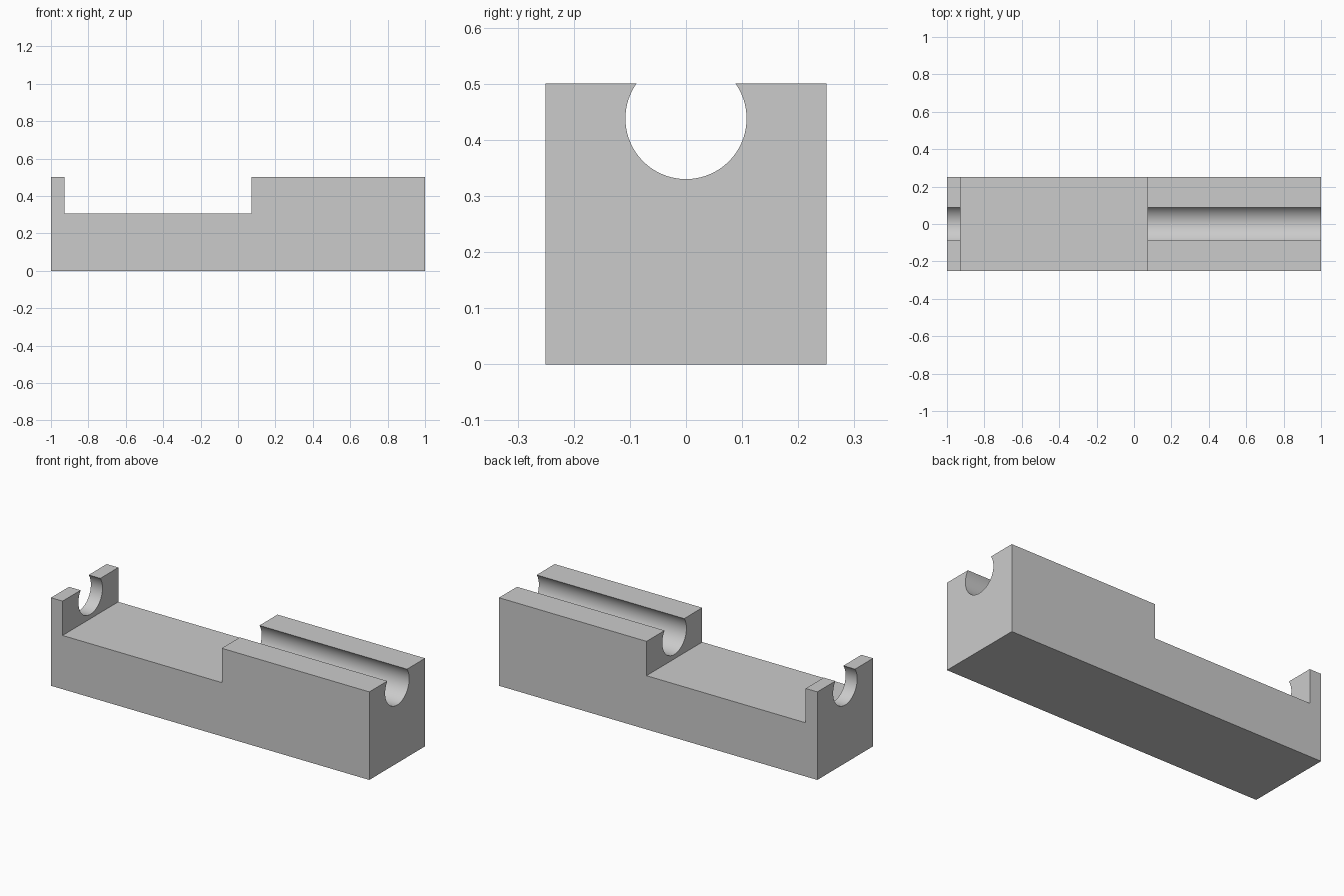
import bpy
import bmesh
import math
from mathutils import Matrix

cube = bpy.data.objects.get("Cube")
if cube:
    bpy.data.objects.remove(cube, do_unlink=True)

HALF_LENGTH, HALF_WIDTH, HEIGHT = 1.0, 0.25, 0.5
FLOOR = 0.305                       # height of the open middle section
LUG_X, BLOCK_X = -0.927, 0.073      # inner faces of thin end wall and long block
BORE_Z, BORE_RADIUS = 0.438, 0.108

grey = bpy.data.materials.new("plain grey")
grey.use_nodes = True
colour = (0.6, 0.6, 0.6, 1)
grey.diffuse_color = colour
grey.node_tree.nodes["Principled BSDF"].inputs["Base Color"].default_value = colour


def add_object(name, bm):
    bmesh.ops.recalc_face_normals(bm, faces=bm.faces)
    mesh = bpy.data.meshes.new(name)
    bm.to_mesh(mesh)
    bm.free()
    mesh.materials.append(grey)
    obj = bpy.data.objects.new(name, mesh)
    bpy.context.collection.objects.link(obj)
    return obj


# Body: stepped side profile extruded across the width
profile = [(-HALF_LENGTH, 0), (HALF_LENGTH, 0), (HALF_LENGTH, HEIGHT),
           (BLOCK_X, HEIGHT), (BLOCK_X, FLOOR), (LUG_X, FLOOR),
           (LUG_X, HEIGHT), (-HALF_LENGTH, HEIGHT)]
bm = bmesh.new()
side = bm.faces.new([bm.verts.new((x, -HALF_WIDTH, z)) for x, z in profile])
extruded = bmesh.ops.extrude_face_region(bm, geom=[side], use_keep_orig=True)
moved = [v for v in extruded["geom"] if isinstance(v, bmesh.types.BMVert)]
bmesh.ops.translate(bm, verts=moved, vec=(0, 2 * HALF_WIDTH, 0))
body = add_object("cradle_body", bm)

# Bore: cylinder along the length, breaking through the top
bm = bmesh.new()
bmesh.ops.create_cone(
    bm, cap_ends=True, segments=96, radius1=BORE_RADIUS, radius2=BORE_RADIUS,
    depth=2.4,
    matrix=Matrix.Translation((0, 0, BORE_Z)) @ Matrix.Rotation(math.pi / 2, 4, "Y"))
cutter = add_object("bore_cutter", bm)
cutter.hide_render = True

# Cut the channel, then drop the cutter
cut = body.modifiers.new("bore", "BOOLEAN")
cut.operation = "DIFFERENCE"
cut.solver = "EXACT"
cut.object = cutter
bpy.ops.object.select_all(action="DESELECT")
body.select_set(True)
bpy.context.view_layer.objects.active = body
bpy.ops.object.modifier_apply(modifier=cut.name)
bpy.data.objects.remove(cutter, do_unlink=True)

bpy.ops.object.shade_smooth_by_angle(angle=math.radians(30))
